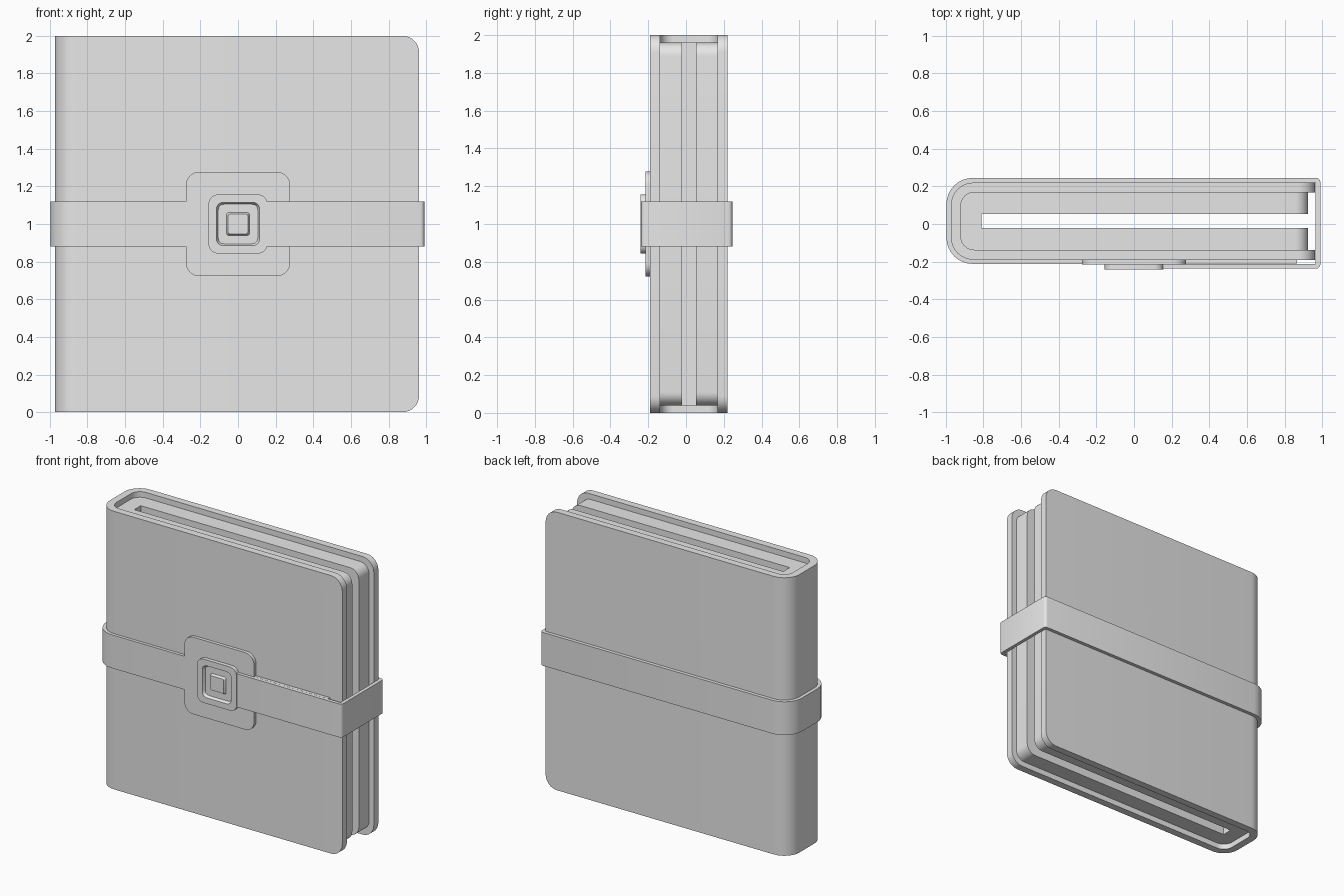
import bpy, bmesh, math

if "Cube" in bpy.data.objects:
    bpy.data.objects.remove(bpy.data.objects["Cube"])

grey = bpy.data.materials.new("plain grey")
grey.diffuse_color = (0.8, 0.8, 0.8, 1)
grey.use_nodes = True
grey.node_tree.nodes["Principled BSDF"].inputs["Base Color"].default_value = grey.diffuse_color


def finish(name, bm):
    bmesh.ops.recalc_face_normals(bm, faces=bm.faces[:])
    me = bpy.data.meshes.new(name)
    bm.to_mesh(me)
    bm.free()
    me.materials.append(grey)
    ob = bpy.data.objects.new(name, me)
    bpy.context.collection.objects.link(ob)
    bpy.ops.object.select_all(action='DESELECT')
    bpy.context.view_layer.objects.active = ob
    ob.select_set(True)
    bpy.ops.object.shade_smooth_by_angle(angle=math.radians(32))
    return ob


def arc(cx, cy, r, a0, a1, n=8):
    return [(cx + r * math.cos(math.radians(a0 + (a1 - a0) * i / n)),
             cy + r * math.sin(math.radians(a0 + (a1 - a0) * i / n))) for i in range(n + 1)]


def spine(x, y0, y1, r):
    """Rounded left side, running from the front (y0) round to the back (y1)."""
    return arc(x + r, y0 + r, r, 270, 180) + arc(x + r, y1 - r, r, 180, 90)


def extrude(name, pts, z0, z1, corner=0, right=0):
    """Extrude a top-view outline; optionally round the corners at the fore edge."""
    bm = bmesh.new()
    face = bm.faces.new([bm.verts.new((x, y, z0)) for x, y in pts])
    res = bmesh.ops.extrude_face_region(bm, geom=[face])
    for v in res["geom"]:
        if isinstance(v, bmesh.types.BMVert):
            v.co.z = z1
    if corner:
        edges = [e for e in bm.edges
                 if all(abs(v.co.x - right) < 1e-4 for v in e.verts)
                 and abs(e.verts[0].co.z - e.verts[1].co.z) < 1e-4]
        bmesh.ops.bevel(bm, geom=edges, offset=corner, segments=8, profile=0.5, affect='EDGES')
    return finish(name, bm)


def loft_square(name, rings):
    """Stack rounded squares (half size, corner radius, y) facing the front."""
    bm = bmesh.new()
    loops = []
    for h, r, y in rings:
        c = h - r
        pts = []
        for sx, sz, a in ((1, 1, 0), (-1, 1, 90), (-1, -1, 180), (1, -1, 270)):
            pts += arc(sx * c, sz * c, r, a, a + 90, 5)
        loops.append([bm.verts.new((x, y, 1 + z)) for x, z in pts])
    n = len(loops[0])
    for a, b in zip(loops, loops[1:]):
        for i in range(n):
            j = (i + 1) % n
            bm.faces.new((a[i], a[j], b[j], b[i]))
    bm.faces.new(loops[0])
    bm.faces.new(loops[-1])
    return finish(name, bm)


# Cover: U-shaped wrap, open on the right
R = 0.963
extrude("cover",
        [(R, -0.19)] + spine(-0.973, -0.19, 0.22, 0.12) + [(R, 0.22), (R, 0.168)]
        + spine(-0.92, -0.137, 0.168, 0.07)[::-1] + [(R, -0.137)],
        0, 2, 0.09, R)

# Pages: two blocks joined at the spine with a slot between
P = 0.925
extrude("pages",
        [(P, -0.137)] + spine(-0.92, -0.137, 0.168, 0.07)
        + [(P, 0.168), (P, 0.052), (-0.81, 0.052), (-0.81, -0.022), (P, -0.022)],
        0.04, 1.96, 0.07, P)

# Strap: starts left of the plate, wraps the book and laps over the front
extrude("strap",
        [(-0.26, -0.212)] + spine(-0.997, -0.212, 0.245, 0.14)
        + arc(0.97, 0.225, 0.02, 90, 0, 3) + arc(0.97, -0.217, 0.02, 0, -90, 3)
        + [(0.14, -0.237), (0.14, -0.212), (0.965, -0.212), (0.965, 0.22)]
        + spine(-0.973, -0.188, 0.22, 0.12)[::-1] + [(-0.26, -0.188)],
        0.88, 1.12)

# Backing strip under the lapped end
extrude("strap_backing", [(0.26, -0.211), (0.865, -0.211), (0.865, -0.188), (0.26, -0.188)],
        0.88, 1.12)

# Clasp plate and button
loft_square("clasp_plate", [(0.277, 0.07, -0.188), (0.277, 0.07, -0.214)])
loft_square("clasp_button", [
    (0.157, 0.05, -0.21), (0.157, 0.05, -0.242), (0.115, 0.035, -0.242),
    (0.105, 0.03, -0.222), (0.061, 0.012, -0.222), (0.052, 0.009, -0.238)])
